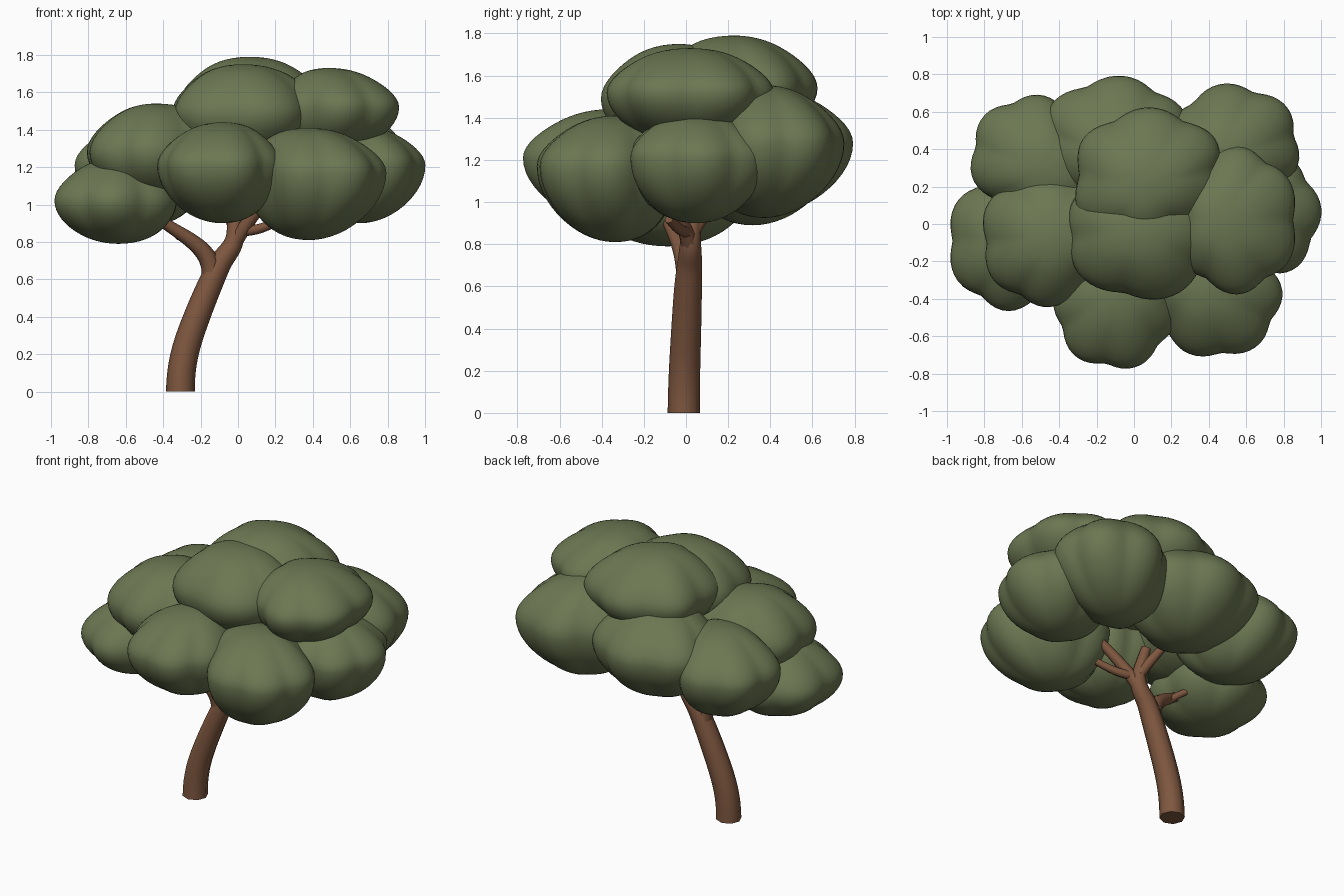
import bpy, bmesh, math
from mathutils import Vector

if "Cube" in bpy.data.objects:
    bpy.data.objects.remove(bpy.data.objects["Cube"])


def material(name, rgb):
    m = bpy.data.materials.new(name)
    m.diffuse_color = (*rgb, 1)
    m.use_nodes = True
    m.node_tree.nodes["Principled BSDF"].inputs["Base Color"].default_value = m.diffuse_color
    return m


LEAF = material("leaf_green", (0.15, 0.185, 0.085))
BARK = material("bark_brown", (0.21, 0.095, 0.05))


def foliage(name, centre, size, peak, lobes=6, lean=0.08, inner=1.3,
            amount=0.06, rim=0.04):
    """Lemon-shaped clump: scalloped lobes, poles leaning towards the crown axis.

    peak is the direction of one lobe in degrees, inner stretches the side
    facing the crown axis, rim raises the widest ring above the middle."""
    bm = bmesh.new()
    bmesh.ops.create_uvsphere(bm, u_segments=60, v_segments=28, radius=1)
    out = Vector((centre[0], centre[1], 0)).normalized()
    for v in bm.verts:
        a = math.atan2(v.co.y, v.co.x) - math.radians(peak)
        z = v.co.z
        ring = math.hypot(v.co.x, v.co.y)
        # rounded lobes with narrower creases between them
        wave = 2 * math.sqrt(math.cos(lobes * a / 2) ** 2 + 0.02) - 1.3
        swell = 1 + amount * ring * wave
        # pointed above the rim, fuller below
        swell *= 1 - (0.07 if z > 0 else 0.02) * (2 * abs(z) * ring) ** 2
        height = size[2] - rim if z > 0 else size[2] + rim
        p = Vector((v.co.x * swell * size[0], v.co.y * swell * size[1],
                    z * height + rim))
        inward = min(0, p.dot(out))
        p += out * (inward * (inner - 1) - lean * z * z)
        v.co = p + Vector(centre)
    me = bpy.data.meshes.new(name)
    bm.to_mesh(me)
    bm.free()
    me.materials.append(LEAF)
    for p in me.polygons:
        p.use_smooth = True
    ob = bpy.data.objects.new(name, me)
    bpy.context.collection.objects.link(ob)


def limb(name, points):
    """Tapered tube along (x, y, z, radius) points."""
    cu = bpy.data.curves.new(name, 'CURVE')
    cu.dimensions = '3D'
    cu.bevel_depth = 1
    cu.bevel_resolution = 2
    cu.use_fill_caps = True
    s = cu.splines.new('NURBS')
    s.points.add(len(points) - 1)
    for p, (x, y, z, r) in zip(s.points, points):
        p.co = (x, y, z, 1)
        p.radius = r
    s.order_u = min(4, len(points))
    s.use_endpoint_u = True
    s.resolution_u = 6
    cu.materials.append(BARK)
    ob = bpy.data.objects.new(name, cu)
    bpy.context.collection.objects.link(ob)
    bpy.ops.object.select_all(action='DESELECT')
    ob.select_set(True)
    bpy.context.view_layer.objects.active = ob
    bpy.ops.object.convert(target='MESH')
    bpy.ops.object.shade_smooth_by_angle(angle=math.radians(50))


# lower ring of foliage
foliage("foliage_left_low", (-0.67, -0.09, 1.02), (0.32, 0.36, 0.23), 150,
        lean=0.03, inner=1.1, rim=0)
foliage("foliage_front", (-0.10, -0.45, 1.17), (0.32, 0.32, 0.27), -70)
foliage("foliage_front_right", (0.44, -0.39, 1.11), (0.34, 0.32, 0.30), -55, rim=0.06)
foliage("foliage_right", (0.69, 0.05, 1.16), (0.30, 0.33, 0.26), 5, lean=0.04, rim=0.05)
foliage("foliage_back_right", (0.53, 0.42, 1.24), (0.35, 0.32, 0.315), 100)
foliage("foliage_back", (-0.10, 0.46, 1.24), (0.39, 0.32, 0.30), 85)
foliage("foliage_back_left", (-0.55, 0.36, 1.17), (0.32, 0.32, 0.28), 80)

# upper foliage
foliage("foliage_left_high", (-0.48, -0.07, 1.28), (0.33, 0.36, 0.26), 155,
        lean=0.04, rim=0)
foliage("foliage_top_front", (0.04, -0.05, 1.49), (0.40, 0.35, 0.26), 148, 5,
        0.02, 1.0, rim=0)
foliage("foliage_top_right", (0.55, 0.02, 1.50), (0.32, 0.38, 0.23), 30,
        lean=0.06, inner=1.1, rim=0.02)
foliage("foliage_top_back", (0.08, 0.29, 1.54), (0.39, 0.32, 0.25), 90,
        lean=0.06, rim=0)

# trunk, curving to the right and ending inside the canopy
limb("trunk", [(-0.308, -0.01, 0, 0.077), (-0.308, -0.01, 0.15, 0.075),
               (-0.24, 0, 0.36, 0.072), (-0.13, 0.01, 0.62, 0.066),
               (-0.08, 0.02, 0.72, 0.058), (0.0, 0.02, 0.80, 0.050),
               (-0.02, 0.03, 0.92, 0.040), (-0.03, 0.08, 1.04, 0.03)])

# branches
limb("branch_left", [(-0.14, 0.01, 0.62, 0.054), (-0.14, 0.0, 0.77, 0.050),
                     (-0.28, -0.04, 0.82, 0.036), (-0.42, -0.09, 0.92, 0.029)])
limb("twig_left", [(-0.31, -0.05, 0.83, 0.026), (-0.35, -0.02, 0.87, 0.023),
                   (-0.40, 0.02, 0.90, 0.020)])
limb("branch_right", [(-0.03, 0.02, 0.78, 0.042), (0.02, 0.01, 0.85, 0.038),
                      (0.07, -0.04, 0.95, 0.034), (0.20, -0.08, 1.07, 0.028)])
limb("branch_back", [(-0.015, 0.04, 0.87, 0.034), (-0.05, 0.09, 0.95, 0.030),
                     (-0.12, 0.20, 1.08, 0.024)])
limb("twig_right", [(0.04, 0.0, 0.86, 0.028), (0.12, -0.03, 0.86, 0.026),
                    (0.23, -0.08, 0.92, 0.022)])
